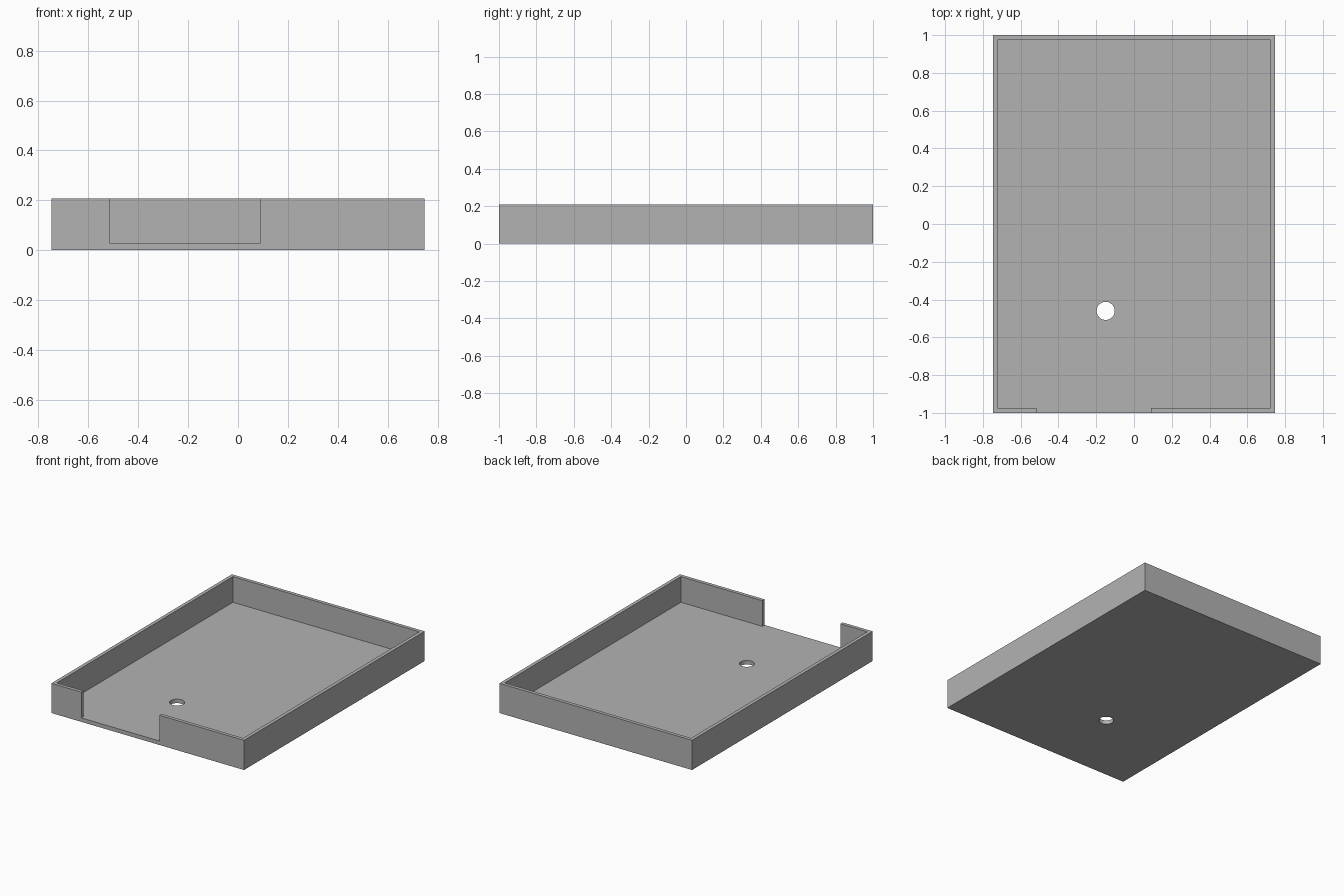
import bpy

cube = bpy.data.objects.get("Cube")
if cube:
    bpy.data.objects.remove(cube, do_unlink=True)

WIDTH, LENGTH, HEIGHT = 1.494, 2.0, 0.208
WALL, FLOOR = 0.025, 0.028
NOTCH_LEFT, NOTCH_RIGHT = 0.09, -0.515
HOLE_X, HOLE_Y, HOLE_RADIUS = -0.15, -0.46, 0.048

grey = bpy.data.materials.new("plain_grey")
grey.use_nodes = True
colour = (0.45, 0.45, 0.45, 1)
grey.diffuse_color = colour
grey.node_tree.nodes["Principled BSDF"].inputs["Base Color"].default_value = colour


def box(name, low, high):
    """Axis-aligned box between two corners."""
    bpy.ops.mesh.primitive_cube_add(
        size=1, location=[(a + b) / 2 for a, b in zip(low, high)])
    obj = bpy.context.object
    obj.name = name
    obj.scale = [b - a for a, b in zip(low, high)]
    bpy.ops.object.transform_apply(location=True, rotation=False, scale=True)
    return obj


def cut(target, cutter):
    """Subtract the cutter from the target, then discard it."""
    cutter.hide_render = True
    mod = target.modifiers.new("cut", "BOOLEAN")
    mod.operation = "DIFFERENCE"
    mod.solver = "EXACT"
    mod.object = cutter
    bpy.context.view_layer.objects.active = target
    bpy.ops.object.modifier_apply(modifier=mod.name)
    bpy.data.objects.remove(cutter, do_unlink=True)


# Solid block for the tray
x, y = WIDTH / 2, LENGTH / 2
tray = box("open_tray", (-x, -y, 0), (x, y, HEIGHT))

# Hollow interior leaving thin walls and floor
cut(tray, box("interior_cutter", (WALL - x, WALL - y, FLOOR),
              (x - WALL, y - WALL, HEIGHT + 0.1)))

# Opening in the front wall, flush with the floor
cut(tray, box("notch_cutter", (NOTCH_RIGHT, -y - 0.1, FLOOR),
              (NOTCH_LEFT, WALL - y + 0.1, HEIGHT + 0.1)))

# Round hole through the floor
bpy.ops.mesh.primitive_cylinder_add(
    vertices=48, radius=HOLE_RADIUS, depth=0.2, location=(HOLE_X, HOLE_Y, 0))
cut(tray, bpy.context.object)

# Grey finish with crisp edges and a smooth hole
tray.data.materials.clear()
tray.data.materials.append(grey)
bpy.ops.object.select_all(action="DESELECT")
tray.select_set(True)
bpy.context.view_layer.objects.active = tray
bpy.ops.object.shade_smooth_by_angle()
